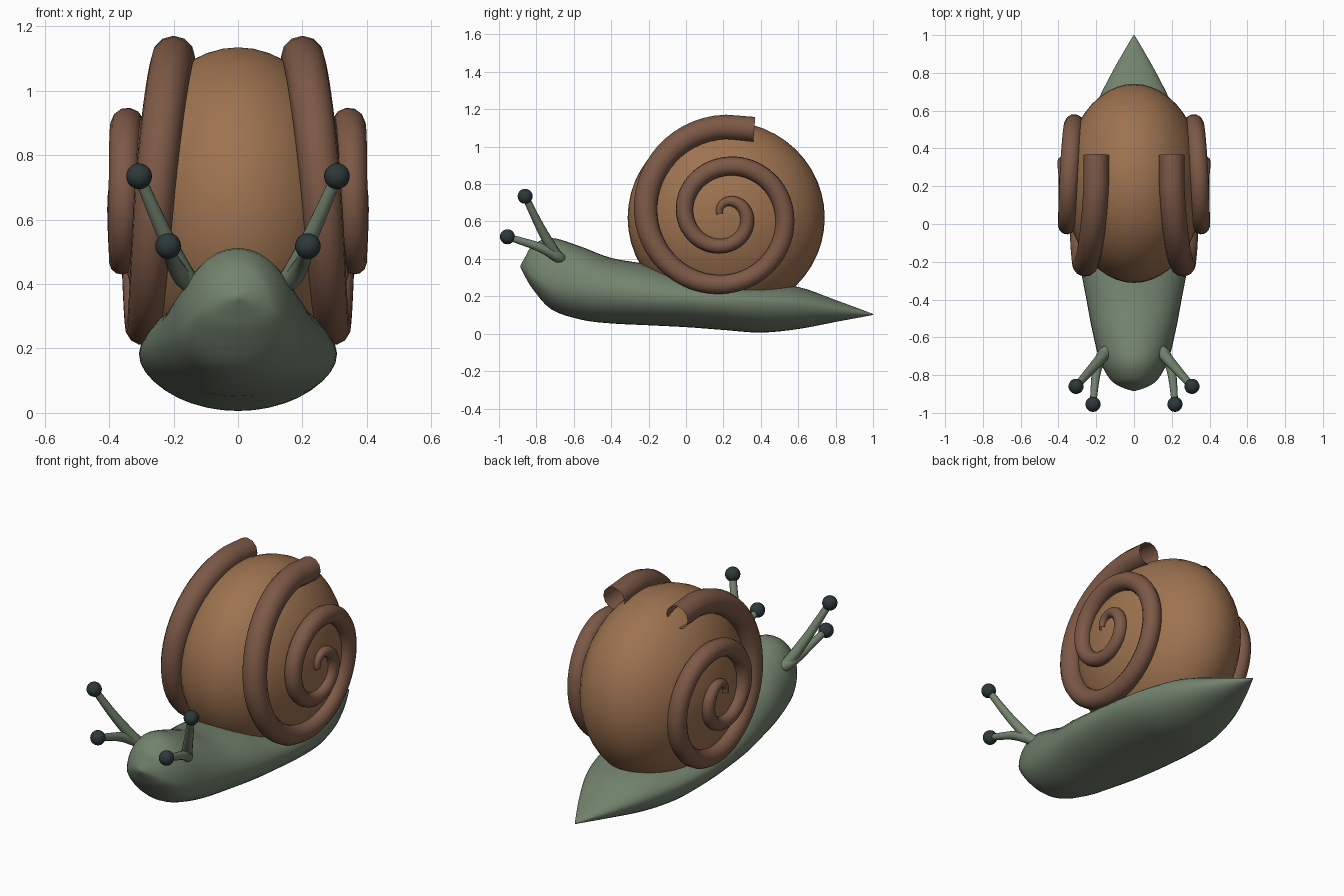
import bpy, bmesh
from math import sin, cos, pi, radians
from mathutils import Vector

if "Cube" in bpy.data.objects:
    bpy.data.objects.remove(bpy.data.objects["Cube"])


def material(name, rgb):
    mat = bpy.data.materials.new(name)
    mat.use_nodes = True
    mat.diffuse_color = (*rgb, 1)
    mat.node_tree.nodes["Principled BSDF"].inputs["Base Color"].default_value = (*rgb, 1)
    return mat


green = material("sage green", (0.17, 0.225, 0.155))
tan = material("tan shell", (0.34, 0.17, 0.08))
brown = material("brown ridge", (0.205, 0.1, 0.062))
dark = material("dark eye", (0.027, 0.04, 0.042))


def smooth_rows(rows, steps):
    """Catmull-Rom interpolation through rows of numbers."""
    rows = [Vector(r) for r in rows]
    out = []
    for i in range(len(rows) - 1):
        a, b = rows[max(i - 1, 0)], rows[i]
        c, d = rows[i + 1], rows[min(i + 2, len(rows) - 1)]
        for k in range(steps):
            t = k / steps
            out.append(b + (c - a) * t / 2 + (a - b * 5 / 2 + c * 2 - d / 2) * t**2
                       + (b * 3 - a - c * 3 + d) * t**3 / 2)
    return out + [rows[-1]]


def shade(obj, mat):
    obj.data.materials.clear()
    obj.data.materials.append(mat)
    bpy.ops.object.select_all(action='DESELECT')
    obj.select_set(True)
    bpy.context.view_layer.objects.active = obj
    bpy.ops.object.shade_smooth_by_angle(angle=radians(50))


def ball(name, centre, size, mat, segments=32):
    bpy.ops.mesh.primitive_uv_sphere_add(segments=segments, ring_count=segments // 2,
                                         location=centre)
    obj = bpy.context.object
    obj.name = name
    obj.scale = size
    shade(obj, mat)


def tube(name, path, mat, sides=4):
    """Open tube through (x, y, z, radius) rows."""
    curve = bpy.data.curves.new(name, 'CURVE')
    curve.dimensions = '3D'
    curve.bevel_depth = 1
    curve.bevel_resolution = sides
    spline = curve.splines.new('POLY')
    spline.points.add(len(path) - 1)
    for p, (x, y, z, r) in zip(spline.points, path):
        p.co = (x, y, z, 1)
        p.radius = r
    obj = bpy.data.objects.new(name, curve)
    bpy.context.collection.objects.link(obj)
    bpy.ops.object.select_all(action='DESELECT')
    obj.select_set(True)
    bpy.context.view_layer.objects.active = obj
    bpy.ops.object.convert(target='MESH')
    shade(bpy.context.object, mat)


# Body: rows of y, half width, bottom, widest height, top
stations = [
    (-.885, .004, .355, .36, .365), (-.86, .075, .305, .345, .41),
    (-.82, .128, .24, .31, .472), (-.72, .182, .13, .27, .512),
    (-.56, .222, .075, .24, .465), (-.4, .252, .055, .22, .405),
    (-.2, .288, .045, .2, .37), (0, .305, .035, .19, .32),
    (.2, .305, .02, .18, .28), (.4, .278, .006, .17, .265),
    (.6, .215, .025, .155, .25), (.8, .118, .063, .13, .18),
    (1, .003, .1, .103, .106),
]
SIDES = 36
bm = bmesh.new()
rings = []
for y, w, low, mid, top in smooth_rows(stations, 4):
    ring = []
    for i in range(SIDES):
        a = 2 * pi * i / SIDES
        rise = top - mid if sin(a) > 0 else mid - low
        ring.append(bm.verts.new((w * cos(a), y, mid + rise * sin(a))))
    rings.append(ring)
for r, s in zip(rings, rings[1:]):
    for i in range(SIDES):
        j = (i + 1) % SIDES
        bm.faces.new((r[i], r[j], s[j], s[i]))
bm.faces.new(rings[0])
bm.faces.new(rings[-1])
bmesh.ops.recalc_face_normals(bm, faces=bm.faces)
mesh = bpy.data.meshes.new("body")
bm.to_mesh(mesh)
bm.free()
body = bpy.data.objects.new("body", mesh)
bpy.context.collection.objects.link(body)
shade(body, green)

# Shell
ball("shell", (0, .215, .62), (.37, .527, .515), tan, 48)

# Spiral ridge: quarter turns of distance from centre, x, tube radius
quarters = [
    (.464, .2, .067), (.43, .262, .063), (.375, .298, .052), (.312, .318, .052),
    (.255, .345, .051), (.222, .356, .046), (.168, .362, .038), (.107, .37, .036),
    (.065, .372, .024), (.035, .375, .017),
]
spiral = smooth_rows(quarters, 14)
ridge = [(.2, .365, 1.092, .067)]
for k, (dist, x, r) in enumerate(spiral):
    a = pi / 2 + k * pi / 28
    ridge.append((x, .215 + dist * cos(a), .64 + dist * sin(a), r))

# Stalks with eyes and feelers
stalks = {
    "eye": [(.13, -.66, .38, .03), (.165, -.7, .43, .03),
            (.235, -.78, .57, .024), (.307, -.86, .735, .018)],
    "feeler": [(.13, -.66, .39, .03), (.17, -.7, .42, .03),
               (.2, -.79, .465, .024), (.217, -.955, .518, .017)],
}
for side, sx in (("left", 1), ("right", -1)):
    tube(side + "_spiral_ridge", [(sx * x, *rest) for x, *rest in ridge], brown)
    for kind, rows in stalks.items():
        path = [(sx * x, *rest) for x, *rest in smooth_rows(rows, 6)]
        tube(f"{side}_{kind}_stalk", path, green)
        ball(f"{side}_{kind}_tip", path[-1][:3], (.04,) * 3, dark, 20)
